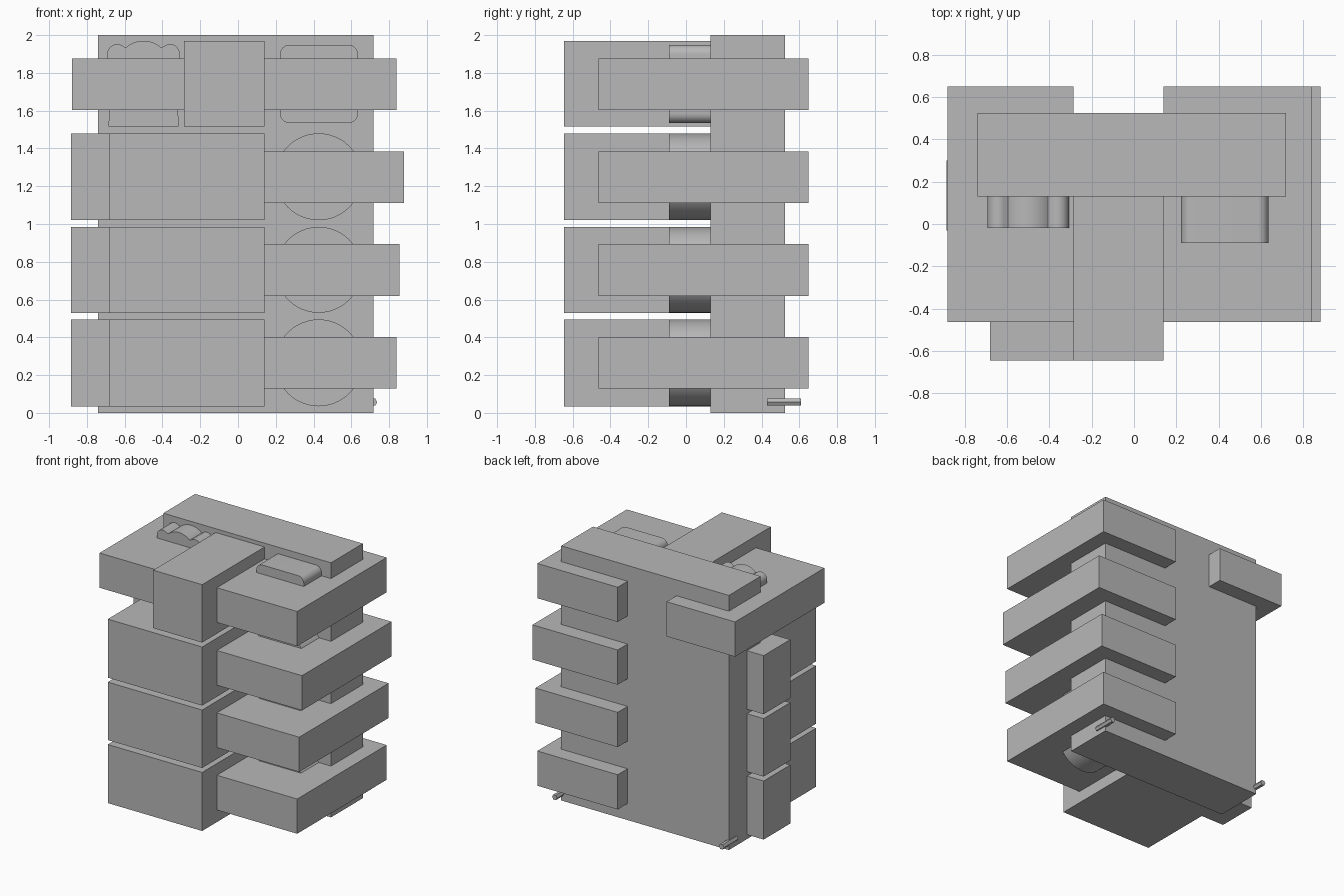
import bpy, bmesh, math
from mathutils import Vector

cube = bpy.data.objects.get("Cube")
if cube:
    bpy.data.objects.remove(cube, do_unlink=True)

GREY = (0.48, 0.48, 0.48, 1)
grey = bpy.data.materials.new("plain grey")
grey.use_nodes = True
grey.diffuse_color = GREY
grey.node_tree.nodes["Principled BSDF"].inputs["Base Color"].default_value = GREY


def add_object(name, bm):
    bmesh.ops.recalc_face_normals(bm, faces=bm.faces)
    mesh = bpy.data.meshes.new(name)
    bm.to_mesh(mesh)
    bm.free()
    mesh.materials.append(grey)
    obj = bpy.data.objects.new(name, mesh)
    bpy.context.collection.objects.link(obj)
    return obj


def box(name, x, y, z):
    bm = bmesh.new()
    bmesh.ops.create_cube(bm, size=1)
    for v in bm.verts:
        v.co = [lo + (c + 0.5) * (hi - lo) for c, (lo, hi) in zip(v.co, (x, y, z))]
    return add_object(name, bm)


def arc(cx, cz, r, start, end, steps):
    """Points on an arc in the x-z plane, angles in degrees."""
    angles = [math.radians(start + (end - start) * i / steps) for i in range(steps + 1)]
    return [(cx + r * math.cos(a), cz + r * math.sin(a)) for a in angles]


def extrude(name, outline, y, smooth=True):
    """Extrude an x-z outline from y[0] to y[1]."""
    bm = bmesh.new()
    face = bm.faces.new([bm.verts.new((px, y[0], pz)) for px, pz in outline])
    grown = bmesh.ops.extrude_face_region(bm, geom=[face], use_keep_orig=True)
    moved = [g for g in grown["geom"] if isinstance(g, bmesh.types.BMVert)]
    bmesh.ops.translate(bm, verts=moved, vec=Vector((0, y[1] - y[0], 0)))
    obj = add_object(name, bm)
    if smooth:
        bpy.ops.object.select_all(action="DESELECT")
        obj.select_set(True)
        bpy.context.view_layer.objects.active = obj
        bpy.ops.object.shade_smooth_by_angle(angle=math.radians(30))
    return obj


# Upright back slab
BACK_FRONT = 0.13
box("back_slab", (-0.74, 0.717), (BACK_FRONT, 0.525), (0, 2))

# Stacked front blocks with a small block on the side of the slab
for i, z in enumerate([(0.035, 0.495), (0.53, 0.985), (1.02, 1.48)]):
    box(f"front_block_{i + 1}", (-0.68, 0.14), (-0.645, BACK_FRONT), z)
    box(f"side_block_{i + 1}", (-0.885, -0.68), (-0.03, 0.3), z)
    # Round disc beside each block
    mid, radius = (z[0] + z[1]) / 2, (z[1] - z[0]) / 2
    extrude(f"round_disc_{i + 1}", arc(0.427, mid, radius, 0, 352.5, 47),
            (-0.09, BACK_FRONT))

# Narrow block on top of the stack
box("top_block", (-0.285, 0.14), (-0.645, BACK_FRONT), (1.515, 1.97))

# Long bars running front to back
BAR_Y = (-0.462, 0.648)
for i, (end, bottom) in enumerate([(0.838, 0.13), (0.855, 0.62), (0.88, 1.11), (0.838, 1.603)]):
    box(f"left_bar_{i + 1}", (0.14, end), BAR_Y, (bottom, bottom + 0.273))
box("right_bar", (-0.88, -0.285), BAR_Y, (1.603, 1.876))

# Rounded square plate
R = 0.05
plate = []
for cx, cz, start in [(0.635 - R, 1.948 - R, 0), (0.222 + R, 1.948 - R, 90),
                      (0.222 + R, 1.535 + R, 180), (0.635 - R, 1.535 + R, 270)]:
    plate += arc(cx, cz, R, start, start + 90, 8)
extrude("rounded_plate", plate, (-0.09, BACK_FRONT))

# Puffy plate with three lobes along its top
puffy = [(-0.685, 1.515), (-0.315, 1.515), (-0.317, 1.6), (-0.31, 1.86)]
puffy += arc(-0.36, 1.9, 0.052, -10, 130, 12)
puffy += arc(-0.5, 1.83, 0.14, 48, 132, 14)
puffy += arc(-0.64, 1.9, 0.052, 50, 190, 12)
puffy += [(-0.69, 1.86), (-0.683, 1.6)]
extrude("lobed_plate", puffy, (-0.02, BACK_FRONT))

# Small pins at the bottom rear corners
for name, x in [("left_pin", 0.715), ("right_pin", -0.735)]:
    extrude(name, arc(x, 0.057, 0.022, 0, 300, 5), (0.43, 0.61), smooth=False)
